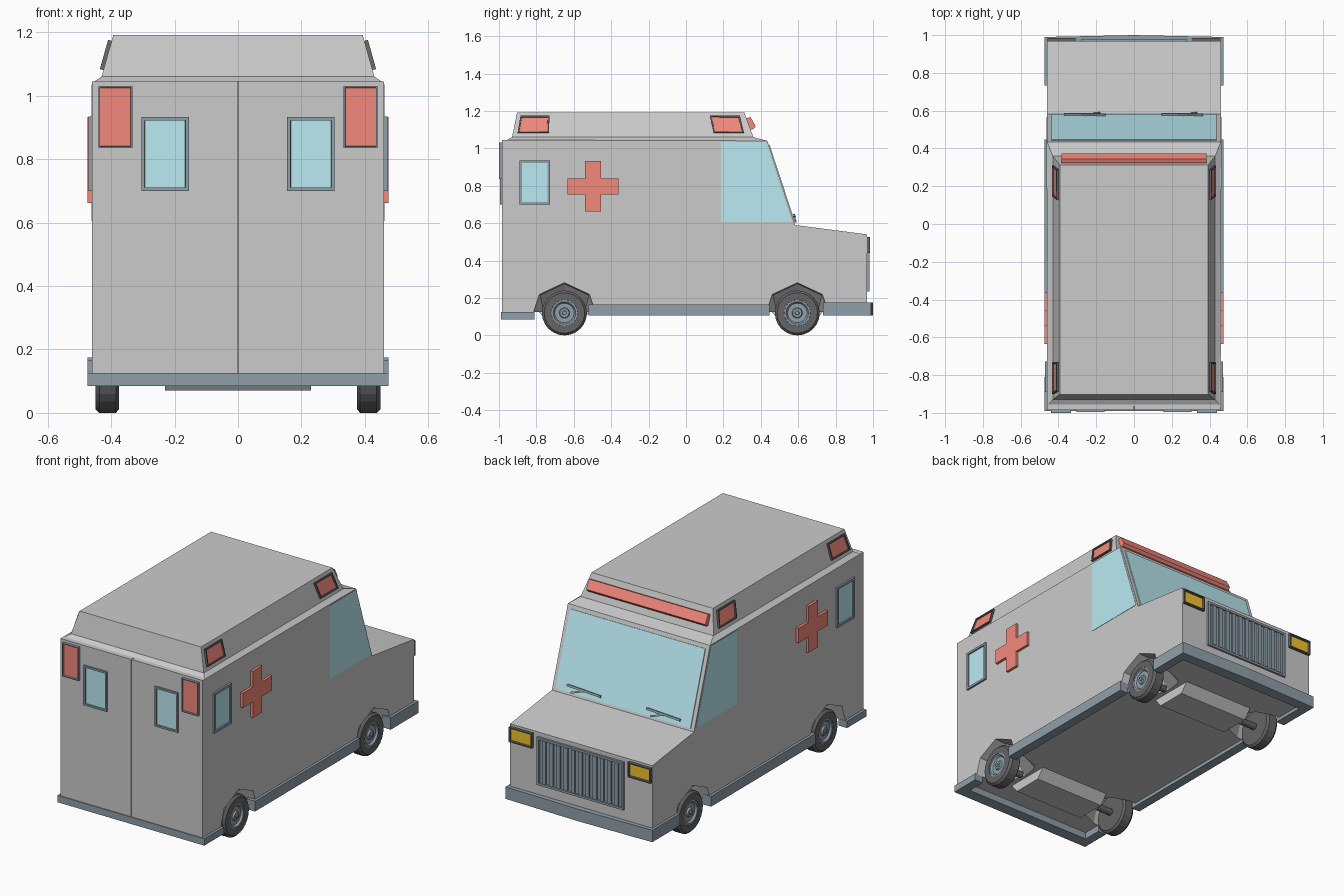
import bpy, bmesh, math
from mathutils import Vector

if "Cube" in bpy.data.objects:
    bpy.data.objects.remove(bpy.data.objects["Cube"])


def material(name, r, g, b):
    m = bpy.data.materials.new(name)
    m.diffuse_color = (r, g, b, 1)
    m.use_nodes = True
    m.node_tree.nodes["Principled BSDF"].inputs["Base Color"].default_value = m.diffuse_color
    return m


RED = material("red", 0.9, 0.25, 0.2)
DARK = material("slate", 0.28, 0.35, 0.4)
BLACK = material("rubber", 0.13, 0.13, 0.13)
GLASS = material("glass", 0.5, 0.83, 0.9)
AMBER = material("amber", 0.9, 0.55, 0.03)


def finish(name, bm, *mats):
    bmesh.ops.recalc_face_normals(bm, faces=bm.faces)
    me = bpy.data.meshes.new(name)
    bm.to_mesh(me)
    bm.free()
    for m in mats:
        me.materials.append(m)
    ob = bpy.data.objects.new(name, me)
    bpy.context.collection.objects.link(ob)
    return ob


def loft(name, rings, *mats):
    """Closed solid through rings of equal point count."""
    bm = bmesh.new()
    vs = [[bm.verts.new(p) for p in r] for r in rings]
    n = len(rings[0])
    for a, b in zip(vs, vs[1:]):
        for i in range(n):
            bm.faces.new((a[i], a[(i + 1) % n], b[(i + 1) % n], b[i]))
    bm.faces.new(vs[0])
    bm.faces.new(vs[-1])
    return finish(name, bm, *mats)


def prism(name, pts, push, *mats):
    push = Vector(push)
    return loft(name, [pts, [Vector(p) + push for p in pts]], *mats)


def box(name, x, y, z, *mats):
    pts = [(x[0], y[0], z[0]), (x[1], y[0], z[0]), (x[1], y[1], z[0]), (x[0], y[1], z[0])]
    return prism(name, pts, (0, 0, z[1] - z[0]), *mats)


def framed(name, pts, push, border, frame, pane):
    """Prism whose outer face is inset to a slightly recessed coloured pane."""
    bm = bmesh.new()
    push = Vector(push)
    a = [bm.verts.new(p) for p in pts]
    b = [bm.verts.new(Vector(p) + push) for p in pts]
    n = len(pts)
    for i in range(n):
        bm.faces.new((a[i], a[(i + 1) % n], b[(i + 1) % n], b[i]))
    bm.faces.new(a)
    front = bm.faces.new(b)
    bmesh.ops.recalc_face_normals(bm, faces=bm.faces)
    bmesh.ops.inset_individual(bm, faces=[front], thickness=border)
    bmesh.ops.inset_individual(bm, faces=[front], thickness=0.001)
    bmesh.ops.translate(bm, verts=front.verts, vec=push * -0.5)
    front.material_index = 1
    return finish(name, bm, frame, pane)


def lathe(name, profile, centre, side, n, *mats):
    """Revolve (radius, x) points about the x axis."""
    cx, cy, cz = centre
    rings = [[(side * (cx + x), cy + r * math.cos(k * math.tau / n), cz + r * math.sin(k * math.tau / n))
              for k in range(n)] for r, x in profile]
    return loft(name, rings, *mats)


def rect(x, u, v):
    return [(x, u[0], v[0]), (x, u[1], v[0]), (x, u[1], v[1]), (x, u[0], v[1])]


def rect_y(y, u, v, s=1):
    return [(s * u[0], y, v[0]), (s * u[1], y, v[0]), (s * u[1], y, v[1]), (s * u[0], y, v[1])]


AXLES = {"rear": -0.65, "front": 0.595}

# Body shell from the side profile, with four wheel wells cut out
side_profile = [(-0.965, 0.125), (-0.965, 1.045), (0.435, 1.04), (0.583, 0.59), (0.968, 0.54), (0.968, 0.125)]
body = prism("body", [(-0.46, y, z) for y, z in side_profile], (0.92, 0, 0))
arch = [(-0.17, 0.05), (-0.165, 0.13), (-0.135, 0.22), (0, 0.283), (0.135, 0.22), (0.165, 0.13), (0.17, 0.05)]
for end, ay in AXLES.items():
    for s in (-1, 1):
        rings = [[(s * x, ay + y * k, 0.05 + (z - 0.05) * h) for y, z in arch]
                 for x, k, h in ((0.48, 1, 1), (0.385, 0.96, 0.97), (0.22, 0.75, 0.2))]
        cutter = loft(end + "_well_cutter", rings)
        cutter.hide_render = True
        cutter.hide_set(True)
        mod = body.modifiers.new("wheel_well", 'BOOLEAN')
        mod.object = cutter
        mod.solver = 'EXACT'
    # Low tunnel between the wells
    prism(end + "_axle_tunnel", [(-0.23, ay + y, z) for y, z in
                                 ((-0.14, 0.13), (-0.09, 0.07), (0.09, 0.07), (0.14, 0.13))], (0.46, 0, 0))

# Raised roof
loft("roof", [[(-x, a, z), (x, a, z), (x, b, z), (-x, b, z)] for x, a, b, z in
              ((0.46, -0.965, 0.435, 1.04), (0.43, -0.93, 0.36, 1.06), (0.393, -0.903, 0.312, 1.192))])

# Bumpers and side skirts
for s in (-1, 1):
    for name, y, z in (("side_skirt", (-0.52, 0.447), (0.105, 0.165)),
                       ("front_bumper_side", (0.733, 0.95), (0.105, 0.175)),
                       ("rear_bumper_side", (-0.81, -0.95), (0.085, 0.125))):
        box(name, (s * 0.42, s * 0.475), y, z, DARK)
prism("front_bumper", [(-0.475, 0.93, 0.105), (0.475, 0.93, 0.105), (0.475, 0.99, 0.105),
                       (0, 1.0, 0.105), (-0.475, 0.99, 0.105)], (0, 0, 0.07), DARK)
box("rear_bumper", (-0.475, 0.475), (-0.99, -0.92), (0.085, 0.125), DARK)

for s in (-1, 1):
    # Rear doors with windows and tail lights
    box("rear_door", (s * 0.002, s * 0.46), (-0.985, -0.96), (0.125, 1.045))
    framed("rear_door_window", rect_y(-0.98, (0.155, 0.305), (0.70, 0.933), s), (0, -0.015, 0), 0.015, DARK, GLASS)
    framed("tail_light", rect_y(-0.98, (0.333, 0.44), (0.835, 1.03), s), (0, -0.02, 0), 0.007, DARK, RED)

    # Side windows and cross
    framed("side_window", rect(s * 0.455, (-0.89, -0.728), (0.70, 0.935)), (s * 0.016, 0, 0), 0.018, DARK, GLASS)
    prism("cab_window", [(s * 0.455, y, z) for y, z in
                         ((0.187, 0.605), (0.187, 1.035), (0.428, 1.035), (0.567, 0.605))], (s * 0.007, 0, 0), GLASS)
    a, b = 0.136, 0.043
    cross = [(-b, -a), (b, -a), (b, -b), (a, -b), (a, b), (b, b), (b, a), (-b, a), (-b, b), (-a, b), (-a, -b), (-b, -b)]
    prism("cross", [(s * 0.455, -0.498 + y, 0.797 + z) for y, z in cross], (s * 0.02, 0, 0), RED)

    # Roof corner lights lying on the sloped roof side
    for y0, y1, y2, y3 in ((-0.9, -0.733, -0.73, -0.885), (0.148, 0.31, 0.288, 0.128)):
        pts = [(s * (0.43 - (z - 1.06) * 0.28 - 0.003), y, z) for y, z in
               ((y0, 1.08), (y1, 1.08), (y2, 1.172), (y3, 1.172))]
        framed("roof_light", pts, (s * 0.014, 0, 0.004), 0.011, BLACK, RED)

    # Headlights
    framed("headlight", rect_y(0.96, (0.31, 0.458), (0.44, 0.527), s), (0, 0.025, 0), 0.01, BLACK, AMBER)

# Roof front light bar
prism("light_bar", [(-0.385, y, z) for y, z in ((0.335, 1.098), (0.36, 1.103), (0.372, 1.118),
                                                (0.345, 1.168), (0.325, 1.16), (0.315, 1.15))], (0.77, 0, 0), RED)

# Windscreen, placed on the slope between brow and bonnet
top, low = Vector((0, 0.435, 1.04)), Vector((0, 0.583, 0.59))
out = Vector((0, 0.95, 0.312))


def on_screen(x, t, lift=0.0):
    return Vector((x, 0, 0)) + low.lerp(top, t) + out * lift


prism("windscreen", [on_screen(x, t, -0.004) for x, t in
                     ((-0.437, 0.03), (0.437, 0.03), (0.437, 0.95), (-0.437, 0.95))], out * 0.009, GLASS)


# Wipers: a blade and a short arm each
def bar(name, p, q, w):
    d = (q - p).normalized().cross(out) * w
    prism(name, [p - d, q - d, q + d, p + d], out * 0.01, DARK)


for x in (-0.37, 0.145):
    bar("wiper_blade", on_screen(x, 0.09, 0.008), on_screen(x + 0.22, 0.11, 0.008), 0.006)
    bar("wiper_arm", on_screen(x + 0.11, 0.095, 0.004), on_screen(x + 0.19, 0.035, 0.004), 0.005)

# Grille: recessed panel with vertical slats
framed("grille", rect_y(0.96, (-0.28, 0.28), (0.235, 0.515)), (0, 0.02, 0), 0.018, DARK, DARK)
for i in range(11):
    x = -0.235 + i * 0.047
    box("grille_slat", (x - 0.012, x + 0.012), (0.965, 0.98), (0.25, 0.5), DARK)

# Wheels: tyre, stepped rim, axle stub
for end, ay in AXLES.items():
    for s in (-1, 1):
        c = (0.375, ay, 0.12)
        lathe(end + "_tyre", [(0.06, 0), (0.108, 0), (0.12, 0.01), (0.12, 0.062), (0.108, 0.075),
                              (0.07, 0.075), (0.066, 0.06)], c, s, 24, BLACK)
        lathe(end + "_rim", [(0.07, 0.05), (0.07, 0.073), (0.06, 0.073), (0.052, 0.062), (0.028, 0.062),
                             (0.024, 0.072), (0.012, 0.072), (0.01, 0.077)], c, s, 24, DARK)
        lathe(end + "_axle", [(0.02, -0.1), (0.02, 0.01)], c, s, 12, BLACK)
